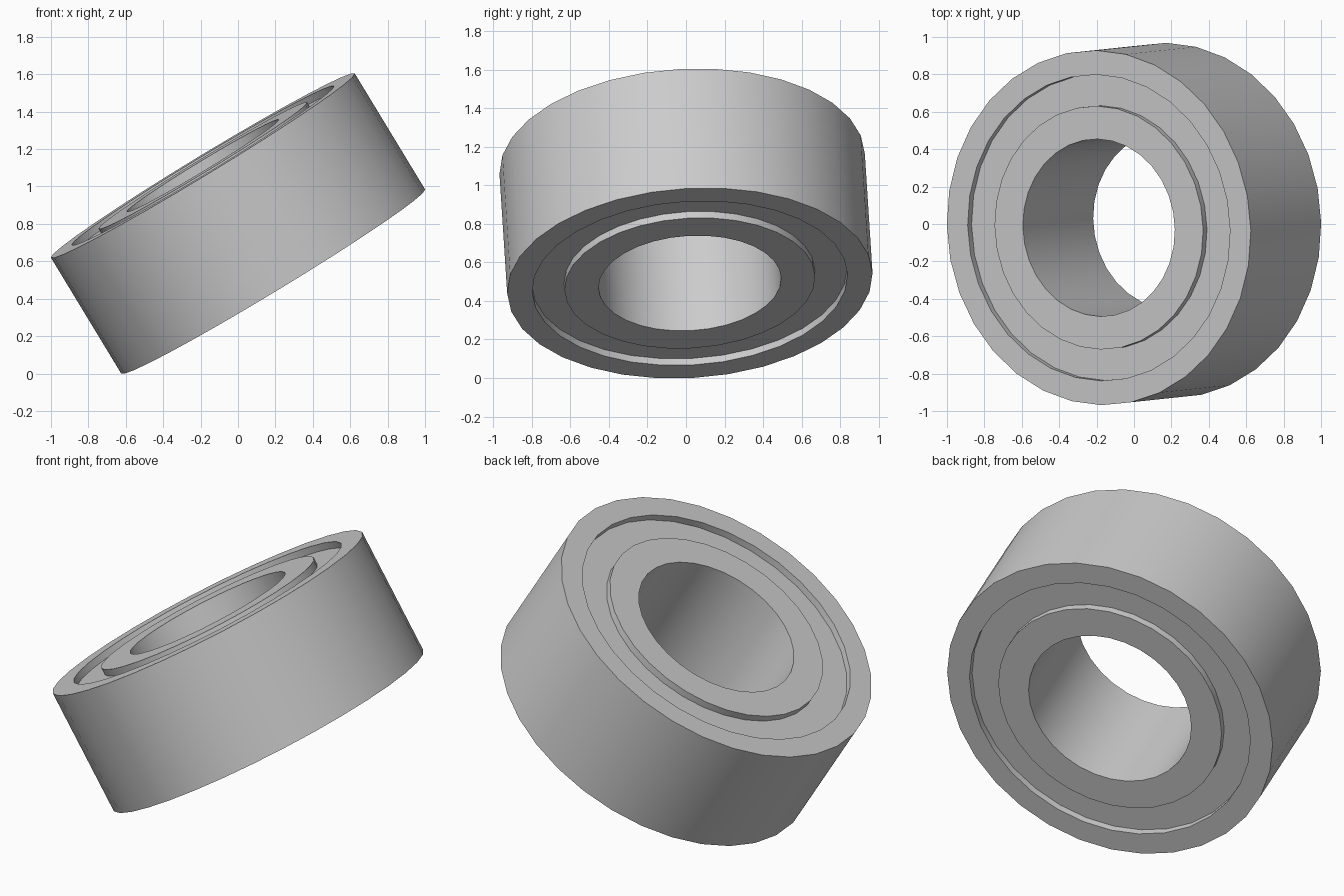
import bpy, bmesh, math
from mathutils import Vector

cube = bpy.data.objects.get("Cube")
if cube:
    bpy.data.objects.remove(cube, do_unlink=True)

# Dimensions
SEGMENTS = 32
HALF_WIDTH = 0.363
GROOVE = 0.04
BORE, INNER_RIM, OUTER_RIM, OUTSIDE = 0.475, 0.652, 0.82, 0.95

# Material
steel = bpy.data.materials.new("steel grey")
steel.use_nodes = True
colour = (0.6, 0.6, 0.6, 1.0)
steel.diffuse_color = colour
steel.node_tree.nodes["Principled BSDF"].inputs["Base Color"].default_value = colour


def lathe(name, profile):
    """Spin a closed (radius, height) profile around z."""
    bm = bmesh.new()
    verts = [bm.verts.new((r, 0, h)) for r, h in profile]
    edges = [bm.edges.new((v, verts[i - 1])) for i, v in enumerate(verts)]
    bmesh.ops.spin(bm, geom=verts + edges, axis=(0, 0, 1), cent=(0, 0, 0),
                   angle=math.tau, steps=SEGMENTS, use_duplicate=False)
    bmesh.ops.remove_doubles(bm, verts=bm.verts[:], dist=0.0005)
    bmesh.ops.recalc_face_normals(bm, faces=bm.faces[:])
    mesh = bpy.data.meshes.new(name)
    bm.to_mesh(mesh)
    bm.free()
    obj = bpy.data.objects.new(name, mesh)
    bpy.context.collection.objects.link(obj)
    mesh.materials.append(steel)
    return obj


# Upper half of the cross-section: inner race, recessed shield, outer race
floor = HALF_WIDTH - GROOVE
upper = [(BORE, HALF_WIDTH), (INNER_RIM, HALF_WIDTH), (INNER_RIM, floor),
         (OUTER_RIM, floor), (OUTER_RIM, HALF_WIDTH), (OUTSIDE, HALF_WIDTH)]
lower = [(r, -h) for r, h in reversed(upper)]
bearing = lathe("ring_bearing", upper + lower)

# Lean the ring over
axis = Vector((-0.518, -0.055, 0.854)).normalized()
bearing.rotation_mode = 'QUATERNION'
bearing.rotation_quaternion = Vector((0, 0, 1)).rotation_difference(axis)
bearing.location = (0, 0, 0.802)

# Smooth walls with crisp rims
bpy.ops.object.select_all(action='DESELECT')
bearing.select_set(True)
bpy.context.view_layer.objects.active = bearing
bpy.ops.object.shade_smooth_by_angle(angle=math.radians(30))
